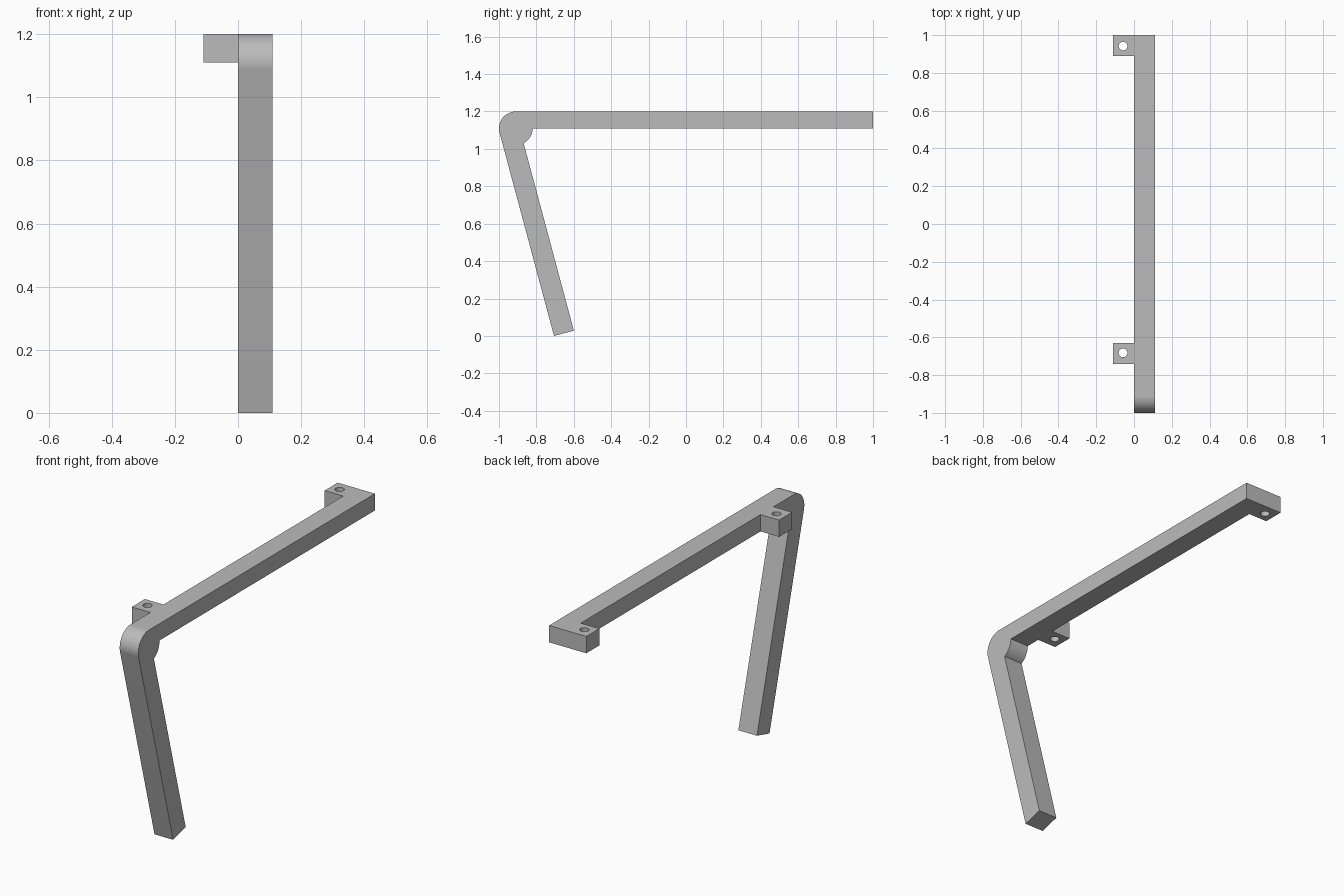
import bpy, bmesh
from math import sin, cos, tan, acos, radians, degrees

default = bpy.data.objects.get("Cube")
if default:
    bpy.data.objects.remove(default, do_unlink=True)

WIDTH = 0.11        # width of the bar, leg and tabs
TOP = 1.2           # top of the arm
R = 0.09            # elbow radius and arm thickness
LEAN = 15           # lean of the leg in degrees
CY, CZ = -0.91, TOP - R

grey = bpy.data.materials.new("plain grey")
grey.use_nodes = True
grey.diffuse_color = (0.5, 0.5, 0.5, 1)
grey.node_tree.nodes["Principled BSDF"].inputs["Base Color"].default_value = (0.5, 0.5, 0.5, 1)


def finish(bm, name):
    bmesh.ops.recalc_face_normals(bm, faces=bm.faces)
    mesh = bpy.data.meshes.new(name)
    bm.to_mesh(mesh)
    bm.free()
    mesh.materials.append(grey)
    obj = bpy.data.objects.new(name, mesh)
    bpy.context.collection.objects.link(obj)
    return obj


def smooth(obj):
    bpy.ops.object.select_all(action='DESELECT')
    obj.select_set(True)
    bpy.context.view_layer.objects.active = obj
    bpy.ops.object.shade_smooth_by_angle(angle=radians(30))


def arc(start, end, steps):
    angles = [radians(start + (end - start) * i / steps) for i in range(steps + 1)]
    return [(CY + R * cos(a), CZ + R * sin(a)) for a in angles]


# Side profile: arm, round elbow and leaning leg in one outline
outer = arc(90, 180 + LEAN, 24)
y0, z0 = outer[-1]
foot = (y0 + z0 * tan(radians(LEAN)), 0)
heel = (foot[0] + WIDTH * cos(radians(LEAN)), WIDTH * sin(radians(LEAN)))
inner = arc(LEAN - degrees(acos((WIDTH - R) / R)), 0, 16)
profile = [(1, CZ), (1, TOP)] + outer + [foot, heel] + inner

bm = bmesh.new()
face = bm.faces.new([bm.verts.new((0, y, z)) for y, z in profile])
side = bmesh.ops.extrude_face_region(bm, geom=[face])
moved = [v for v in side["geom"] if isinstance(v, bmesh.types.BMVert)]
bmesh.ops.translate(bm, verts=moved, vec=(WIDTH, 0, 0))
smooth(finish(bm, "bent_bar"))


# Mounting tabs with a vertical screw hole
def tab(name, y):
    half = WIDTH / 2
    bm = bmesh.new()
    bmesh.ops.create_cube(bm, size=1)
    bmesh.ops.scale(bm, verts=bm.verts, vec=(WIDTH, WIDTH, R))
    bmesh.ops.translate(bm, verts=bm.verts, vec=(-half, y, TOP - R / 2))
    obj = finish(bm, name)

    bm = bmesh.new()
    bmesh.ops.create_cone(bm, cap_ends=True, segments=32, radius1=0.023, radius2=0.023, depth=R * 2)
    bmesh.ops.translate(bm, verts=bm.verts, vec=(-half - 0.003, y + 0.003 * (-1 if y > 0 else 1), TOP - R / 2))
    cutter = finish(bm, name + "_hole_cutter")
    cutter.hide_render = True

    cut = obj.modifiers.new("screw hole", 'BOOLEAN')
    cut.operation = 'DIFFERENCE'
    cut.solver = 'EXACT'
    cut.object = cutter
    smooth(obj)
    bpy.ops.object.modifier_apply(modifier=cut.name)
    bpy.data.objects.remove(cutter, do_unlink=True)
    smooth(obj)


tab("back_mounting_tab", 1 - WIDTH / 2)
tab("front_mounting_tab", -0.685)
